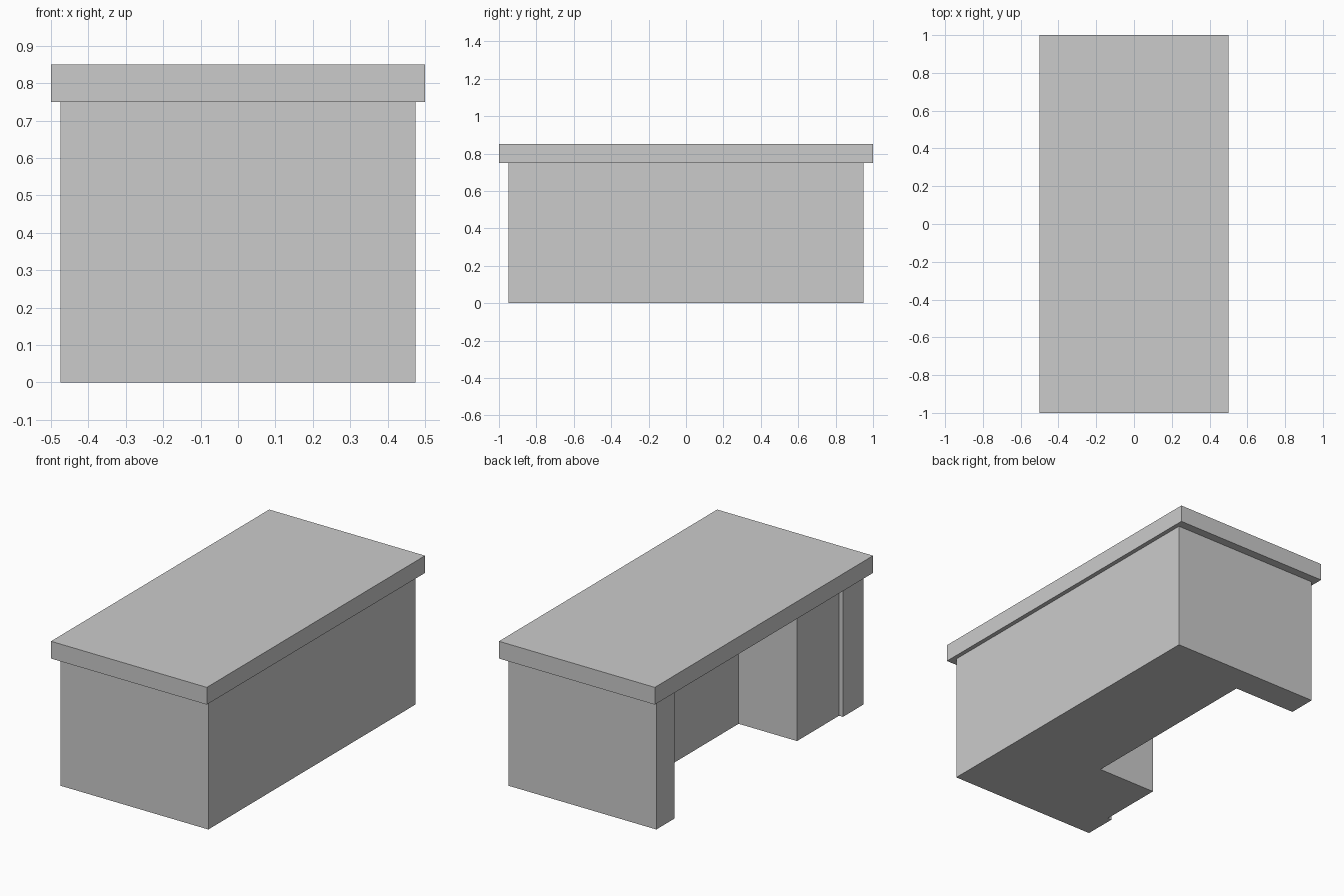
import bpy, bmesh

if "Cube" in bpy.data.objects:
    bpy.data.objects.remove(bpy.data.objects["Cube"])


def extrude_profile(name, points, z0, z1):
    """Closed XY outline extruded from z0 up to z1."""
    bm = bmesh.new()
    base = bm.faces.new([bm.verts.new((x, y, z0)) for x, y in points])
    ext = bmesh.ops.extrude_face_region(bm, geom=[base], use_keep_orig=True)
    verts = [g for g in ext["geom"] if isinstance(g, bmesh.types.BMVert)]
    bmesh.ops.translate(bm, verts=verts, vec=(0, 0, z1 - z0))
    bmesh.ops.recalc_face_normals(bm, faces=bm.faces)
    mesh = bpy.data.meshes.new(name)
    bm.to_mesh(mesh)
    bm.free()
    obj = bpy.data.objects.new(name, mesh)
    bpy.context.collection.objects.link(obj)
    return obj


# Desk body: thin end panel, knee recess and stepped drawer pedestal on -x side
extrude_profile("desk_body", [
    (0.475, -0.95), (0.475, 0.95), (-0.475, 0.95),
    (-0.475, 0.785), (-0.075, 0.785), (-0.075, -0.375),
    (-0.45, -0.375), (-0.45, -0.76), (-0.475, -0.76), (-0.475, -0.95),
], 0.0, 0.75)

# Overhanging desk top
extrude_profile("desk_top", [
    (-0.5, -1), (0.5, -1), (0.5, 1), (-0.5, 1),
], 0.75, 0.85)
